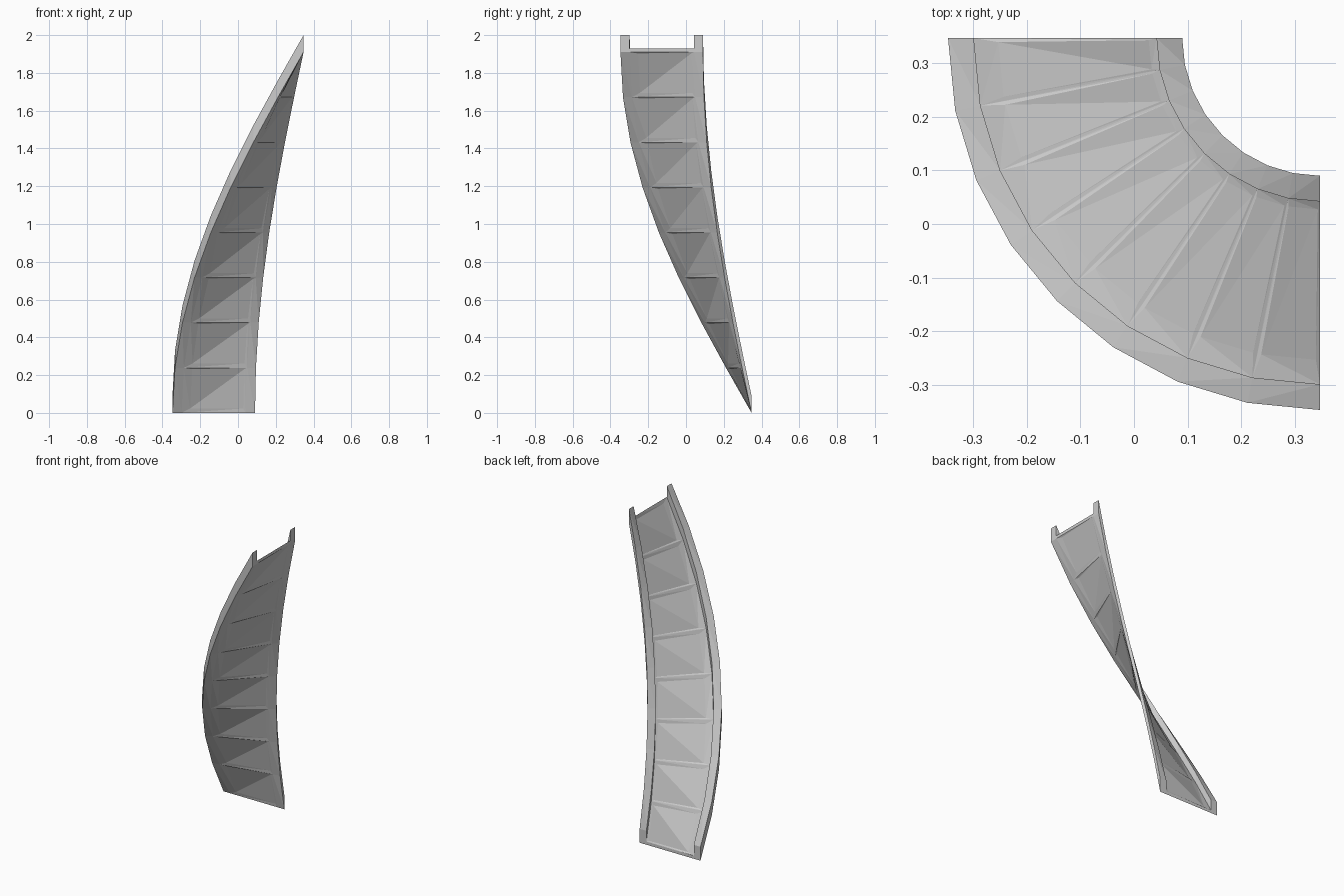
import bpy, bmesh, math

if "Cube" in bpy.data.objects:
    bpy.data.objects.remove(bpy.data.objects["Cube"])

CX = CY = 0.347          # centre of the quarter turn
SEGS = 8
RISE = 1.91
R_IN, R_OUT = 0.257, 0.694
RAIL_W, RAIL_H, FLOOR_H = 0.048, 0.09, 0.02


def point(r, t, z):
    """Point at radius r, t segments along the helix, z above its base line."""
    t_low = min(int(t), SEGS - 1)
    f = t - t_low

    def corner(k):
        a = math.pi + k * math.pi / 2 / SEGS
        return CX + r * math.cos(a), CY + r * math.sin(a)
    (x0, y0), (x1, y1) = corner(t_low), corner(t_low + 1)
    return (x0 + (x1 - x0) * f, y0 + (y1 - y0) * f, z + RISE * t / SEGS)


def finish(bm, name):
    bmesh.ops.remove_doubles(bm, verts=bm.verts, dist=1e-5)
    bmesh.ops.recalc_face_normals(bm, faces=bm.faces)
    mesh = bpy.data.meshes.new(name)
    bm.to_mesh(mesh)
    bm.free()
    bpy.context.collection.objects.link(bpy.data.objects.new(name, mesh))


def face(bm, pts):
    bm.faces.new([bm.verts.new(p) for p in pts])


def split_quad(bm, a, b, c, d):
    """Twisted quad split along its a-c diagonal."""
    face(bm, (a, b, c))
    face(bm, (a, c, d))


# Side rails: rectangular profile swept up the helix
def rail(name, r0, r1):
    bm = bmesh.new()
    prof = [(r0, 0), (r1, 0), (r1, RAIL_H), (r0, RAIL_H)]
    for k in range(SEGS):
        for (ra, za), (rb, zb) in zip(prof, prof[1:] + prof[:1]):
            split_quad(bm, point(ra, k, za), point(rb, k, zb),
                       point(rb, k + 1, zb), point(ra, k + 1, za))
    for k in (0, SEGS):
        face(bm, [point(r, k, z) for r, z in prof])
    finish(bm, name)


rail("inner_rail", R_IN, R_IN + RAIL_W)
rail("outer_rail", R_OUT - RAIL_W, R_OUT)

# Floor: one recessed panel per segment on the top and on the underside
bm = bmesh.new()
ra, rb = R_IN + RAIL_W, R_OUT - RAIL_W
for k in range(SEGS):
    for z, dz in ((FLOOR_H, -0.008), (0, 0.008)):
        # order: outer low, inner low, inner high, outer high
        rim = [point(rb, k, z), point(ra, k, z),
               point(ra, k + 1, z), point(rb, k + 1, z)]
        lo, hi = k + 0.065, k + 0.935
        panel = [point(rb - 0.045, lo, z + dz), point(ra + 0.015, lo, z + dz),
                 point(ra + 0.015, hi, z + dz), point(rb - 0.045, hi, z + dz)]
        for i in range(4):
            j = (i + 1) % 4
            split_quad(bm, rim[i], rim[j], panel[j], panel[i])
        split_quad(bm, *panel)
    for r in (ra, rb):
        split_quad(bm, point(r, k, 0), point(r, k + 1, 0),
                   point(r, k + 1, FLOOR_H), point(r, k, FLOOR_H))
for k in (0, SEGS):
    face(bm, [point(ra, k, 0), point(rb, k, 0),
              point(rb, k, FLOOR_H), point(ra, k, FLOOR_H)])
finish(bm, "panelled_floor")
